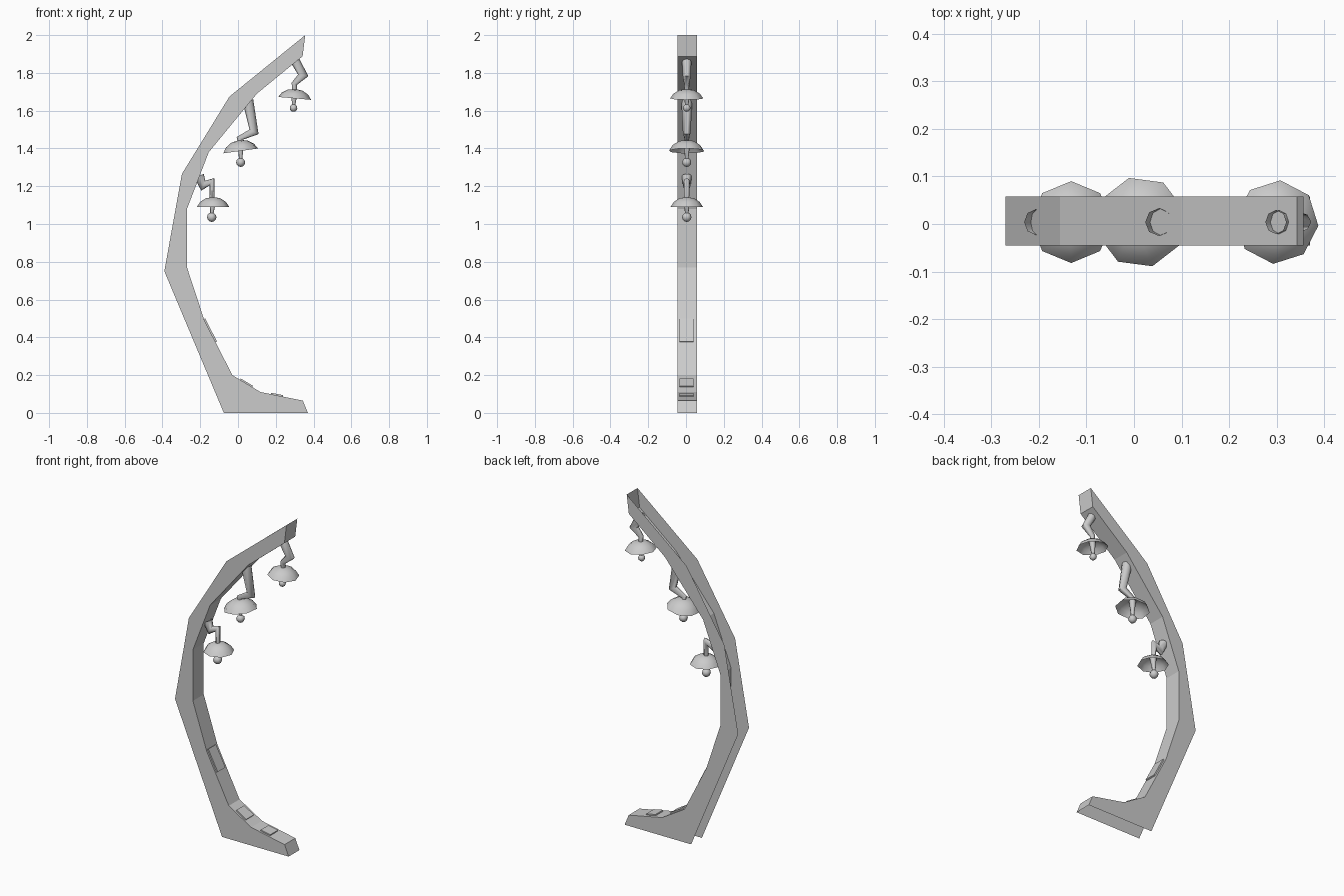
import bpy, bmesh
from math import sin, cos, tau, radians
from mathutils import Vector, Matrix

if "Cube" in bpy.data.objects:
    bpy.data.objects.remove(bpy.data.objects["Cube"])

Y0, Y1 = -0.045, 0.058   # body side planes
YC = 0.004               # lamp centre line


def finish(name, bm, smooth=False):
    bmesh.ops.recalc_face_normals(bm, faces=bm.faces)
    me = bpy.data.meshes.new(name)
    bm.to_mesh(me)
    bm.free()
    ob = bpy.data.objects.new(name, me)
    bpy.context.collection.objects.link(ob)
    if smooth:
        bpy.ops.object.select_all(action='DESELECT')
        ob.select_set(True)
        bpy.context.view_layer.objects.active = ob
        bpy.ops.object.shade_smooth_by_angle(angle=radians(50))
    return ob


def bridge(bm, rings):
    n = len(rings[0])
    for a, b in zip(rings, rings[1:]):
        for i in range(n):
            j = (i + 1) % n
            bm.faces.new((a[i], a[j], b[j], b[i]))


def tube(name, pts, radii, n=8):
    """Open tapered tube along an xz path, with mitred bends."""
    bm = bmesh.new()
    P = [Vector((x, YC, z)) for x, z in pts]
    rings = []
    for k, p in enumerate(P):
        d0 = (p - P[k - 1]).normalized() if k else (P[1] - p).normalized()
        d1 = (P[k + 1] - p).normalized() if k < len(P) - 1 else d0
        d = (d0 + d1).normalized()
        side = Vector((0, 1, 0))
        up = d.cross(side) / max(d.dot(d0), 0.7)
        rings.append([bm.verts.new(p + radii[k] * (cos(tau * i / n) * side + sin(tau * i / n) * up))
                      for i in range(n)])
    bridge(bm, rings)
    return finish(name, bm, True)


def shade(name, x, z, r, h, tilt, spin):
    """Open eight-sided dome, rim centred at (x, z)."""
    bm = bmesh.new()
    rings = []
    for f, g in ((1, 0), (0.8, 0.5), (0.45, 0.87)):
        rings.append([bm.verts.new((r * f * cos(tau * i / 8 + spin), r * f * sin(tau * i / 8 + spin), h * g))
                      for i in range(8)])
    bridge(bm, rings)
    top = bm.verts.new((0, 0, h))
    for i in range(8):
        bm.faces.new((rings[-1][i], rings[-1][(i + 1) % 8], top))
    bm.transform(Matrix.Translation((x, YC, z)) @ Matrix.Rotation(tilt, 4, 'Y'))
    return finish(name, bm, True)


# Body: two thin sides joined by the inner strip, open along the back and base
back = [(-0.075, 0), (-0.39, 0.75), (-0.297, 1.265), (-0.045, 1.675)]
strip = [(0.356, 2.0), (0.342, 1.888), (0.10, 1.69), (-0.155, 1.38), (-0.27, 1.08), (-0.27, 0.77),
         (-0.178, 0.49), (-0.03, 0.20), (0.12, 0.11), (0.343, 0.065), (0.37, 0)]
bm = bmesh.new()
sides = [[bm.verts.new((x, y, z)) for x, z in strip + back] for y in (Y0, Y1)]
for s in sides:
    bm.faces.new(s)
for i in range(len(strip) - 1):
    bm.faces.new((sides[0][i], sides[0][i + 1], sides[1][i + 1], sides[1][i]))
finish("curved_post", bm)

# Raised panels on the inner strip
for k, (a, b) in enumerate([((-0.181, 0.497), (-0.118, 0.375)),
                            ((0.01, 0.176), (0.075, 0.137)),
                            ((0.175, 0.099), (0.238, 0.086))]):
    a, b = Vector((a[0], 0, a[1])), Vector((b[0], 0, b[1]))
    d = b - a
    n = Vector((-d.z, 0, d.x)).normalized()
    bm = bmesh.new()
    bmesh.ops.create_cube(bm, size=1)
    rot = Matrix((d.normalized(), (0, 1, 0), n)).transposed().to_4x4()
    c = (a + b) / 2 + Vector((0, (Y0 + Y1) / 2 - 0.004, 0))
    bm.transform(Matrix.Translation(c) @ rot @ Matrix.Diagonal((d.length, 0.073, 0.015, 1)))
    finish(f"panel_{k + 1}", bm)

# Lamps: arm path, arm radii, shade (x, rim z, radius, height, tilt, spin), bulb (x, z, radius)
lamps = [
    ([(0.298, 1.872), (0.345, 1.787), (0.298, 1.742), (0.30, 1.70)], [0.025, 0.022, 0.014, 0.012],
     (0.30, 1.665, 0.088, 0.05, 5, -5), (0.294, 1.614, 0.02)),
    ([(0.052, 1.655), (0.085, 1.488), (0.008, 1.453), (0.013, 1.43)], [0.029, 0.021, 0.013, 0.012],
     (0.014, 1.387, 0.096, 0.058, -8, 15), (0.014, 1.326, 0.024)),
    ([(-0.206, 1.255), (-0.184, 1.203), (-0.138, 1.224), (-0.137, 1.14)], [0.027, 0.02, 0.016, 0.013],
     (-0.132, 1.09, 0.086, 0.053, 0, 0), (-0.139, 1.036, 0.025)),
]
for k, (path, radii, (x, z, r, h, tilt, spin), (bx, bz, br)) in enumerate(lamps, 1):
    tube(f"lamp_arm_{k}", path, radii)
    shade(f"lamp_shade_{k}", x, z, r, h, radians(tilt), radians(spin))
    tube(f"bulb_neck_{k}", [(x, z + h * 0.9), (bx, bz + br * 0.5)], [0.019, 0.008])
    bm = bmesh.new()
    bmesh.ops.create_uvsphere(bm, u_segments=8, v_segments=6, radius=br,
                              matrix=Matrix.Translation((bx, YC, bz)))
    finish(f"bulb_{k}", bm, True)
